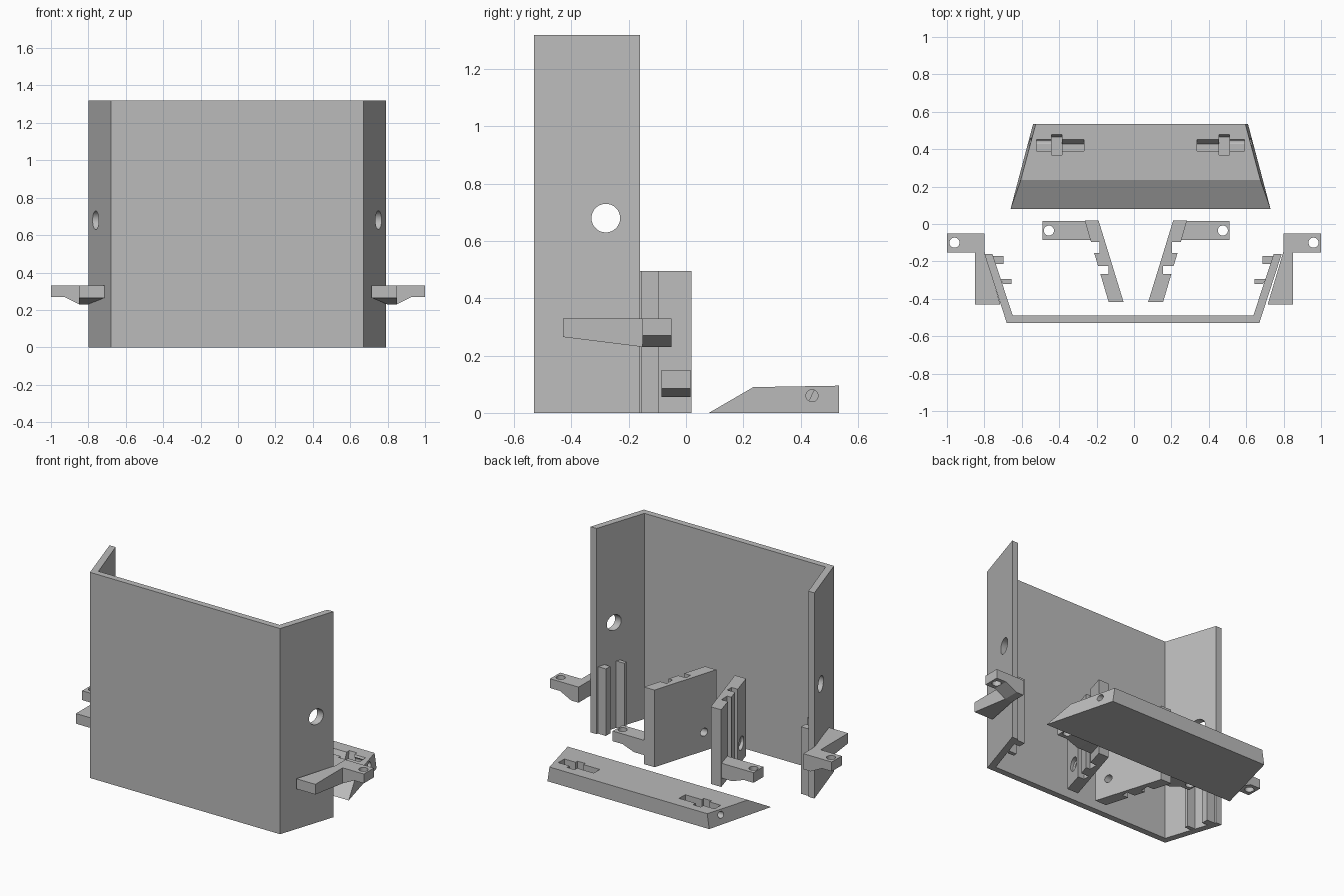
import bpy, bmesh, math
from mathutils import Matrix, Vector

default = bpy.data.objects.get("Cube")
if default:
    bpy.data.objects.remove(default, do_unlink=True)

grey = bpy.data.materials.new("plain grey")
grey.use_nodes = True
grey.diffuse_color = (0.5, 0.5, 0.5, 1)
grey.node_tree.nodes["Principled BSDF"].inputs["Base Color"].default_value = (0.5, 0.5, 0.5, 1)


def add_object(name, bm):
    bmesh.ops.recalc_face_normals(bm, faces=bm.faces)
    mesh = bpy.data.meshes.new(name)
    bm.to_mesh(mesh)
    bm.free()
    mesh.materials.append(grey)
    obj = bpy.data.objects.new(name, mesh)
    bpy.context.scene.collection.objects.link(obj)
    return obj


def prism(name, points, axis, lo, hi, shape=None):
    """Extrude a closed outline along an axis; shape can adjust each corner."""
    bm = bmesh.new()
    rings = []
    for d in (lo, hi):
        ring = []
        for a, b in points:
            co = Vector({"x": (d, a, b), "y": (a, d, b), "z": (a, b, d)}[axis])
            ring.append(bm.verts.new(shape(co) if shape else co))
        rings.append(ring)
        bm.faces.new(ring)
    n = len(points)
    for i in range(n):
        j = (i + 1) % n
        bm.faces.new((rings[0][i], rings[0][j], rings[1][j], rings[1][i]))
    return add_object(name, bm)


def rod(name, centre, radius, length, axis):
    bm = bmesh.new()
    bmesh.ops.create_cone(bm, cap_ends=True, segments=32, radius1=radius,
                          radius2=radius, depth=length)
    turn = Matrix.Rotation(math.pi / 2, 4, "Y") if axis == "x" else Matrix()
    bm.transform(Matrix.Translation(centre) @ turn)
    return add_object(name, bm)


def combine(obj, others, operation="DIFFERENCE"):
    """Apply booleans and delete the helper solids."""
    for other in others:
        mod = obj.modifiers.new("boolean", "BOOLEAN")
        mod.operation, mod.solver, mod.object = operation, "EXACT", other
        bpy.context.view_layer.update()
        graph = bpy.context.evaluated_depsgraph_get()
        mesh = bpy.data.meshes.new_from_object(obj.evaluated_get(graph))
        obj.modifiers.clear()
        obj.data = mesh
        bpy.data.objects.remove(other, do_unlink=True)


def flip(points, centre, s):
    return [(centre + s * x, b) for x, b in points]


# Tall three-sided shell with a round hole through both wings
half = [(0.675, -0.53), (0.795, -0.16), (0.752, -0.16), (0.643, -0.49)]
outline = flip(half, -0.005, 1) + flip(half[::-1], -0.005, -1)
shell = prism("shell", outline, "z", 0, 1.32)
combine(shell, [rod("shell_hole", (0, -0.28, 0.68), 0.05, 2, "x")])

for s, side in ((1, "left"), (-1, "right")):
    # Guide ribs inside the wings
    for label, x0, x1, y0, y1 in (("rear", 0.693, 0.755, -0.215, -0.17),
                                  ("front", 0.65, 0.71, -0.32, -0.295)):
        rib = [(x0, y0), (x1 - 0.015, y0), (x1, y1), (x0, y1)]
        prism(f"{side}_{label}_rib", flip(rib, -0.005, s), "z", 0, 0.43)

    # Outer bracket: tapered arm plus a drilled ear
    def taper(co):
        if co.z < 0.3:
            co.z = 0.23 + (-0.15 - co.y) * 0.125
        return co
    plan = [(0.85, -0.15), (0.85, -0.43), (0.715, -0.43), (0.798, -0.15)]
    arm = prism(f"{side}_bracket", flip(plan, 0, s), "z", 0.23, 0.33, taper)
    ear = [(0.798, 0.33), (1, 0.33), (1, 0.27), (0.93, 0.27), (0.85, 0.23), (0.798, 0.23)]
    tab = prism("ear", flip(ear, 0, s), "y", -0.152, -0.05)
    combine(arm, [tab], "UNION")
    combine(arm, [rod("ear_hole", (s * 0.96, -0.1, 0.3), 0.027, 0.4, "z")])

    # Slotted inner plate with a drilled ear and a counterbored hole
    c = 0.01
    plan = [(0.2, 0.02), (0.274, 0.02), (0.24, -0.096), (0.194, -0.096),
            (0.194, -0.155), (0.223, -0.155), (0.202, -0.224), (0.146, -0.224),
            (0.146, -0.267), (0.19, -0.267), (0.146, -0.416), (0.066, -0.416)]
    plate = prism(f"{side}_slotted_plate", flip(plan, c, s), "z", 0, 0.495)
    ear = [(0.225, 0.15), (0.5, 0.15), (0.5, 0.085), (0.43, 0.085), (0.35, 0.055), (0.225, 0.055)]
    tab = prism("ear", flip(ear, c, s), "y", -0.085, 0.015)
    combine(plate, [tab], "UNION")
    combine(plate, [rod("ear_hole", (c + s * 0.465, -0.035, 0.1), 0.027, 0.4, "z"),
                    rod("screw_hole", (c + s * 0.13, -0.33, 0.12), 0.025, 0.3, "x"),
                    rod("counterbore", (c + s * 0.19, -0.33, 0.12), 0.043, 0.1, "x")])

# Sloped wedge whose ends narrow to the back and lean inwards
c = 0.035


def lean(co):
    half_width = 0.695 - (co.y - 0.08) * 0.265 - co.z * 0.15
    co.x = c + math.copysign(half_width, co.x)
    return co


wedge = prism("wedge", [(0.08, 0), (0.235, 0.09), (0.535, 0.095), (0.535, 0)], "x", -1, 1, lean)
for s in (1, -1):
    # Pin pocket, cross slot and side hole at each end
    pocket = [(0.39, 0.12), (0.39, 0.04), (0.428, 0.04), (0.465, 0.12)]
    slot = [(0.37, 0.12), (0.37, 0.03), (0.464, 0.03), (0.485, 0.12)]
    spans = [sorted((c + s * a, c + s * b)) for a, b in ((0.303, 0.555), (0.42, 0.475))]
    combine(wedge, [prism("pocket", pocket, "x", *spans[0]),
                    prism("slot", slot, "x", *spans[1]),
                    rod("pin_hole", (c + s * 0.6, 0.44, 0.06), 0.021, 0.3, "x")])

# Round holes shade smoothly while edges stay sharp
bpy.ops.object.select_all(action="DESELECT")
for obj in bpy.context.scene.objects:
    if obj.type == "MESH":
        obj.select_set(True)
        bpy.context.view_layer.objects.active = obj
bpy.ops.object.shade_smooth_by_angle(angle=math.radians(25))
